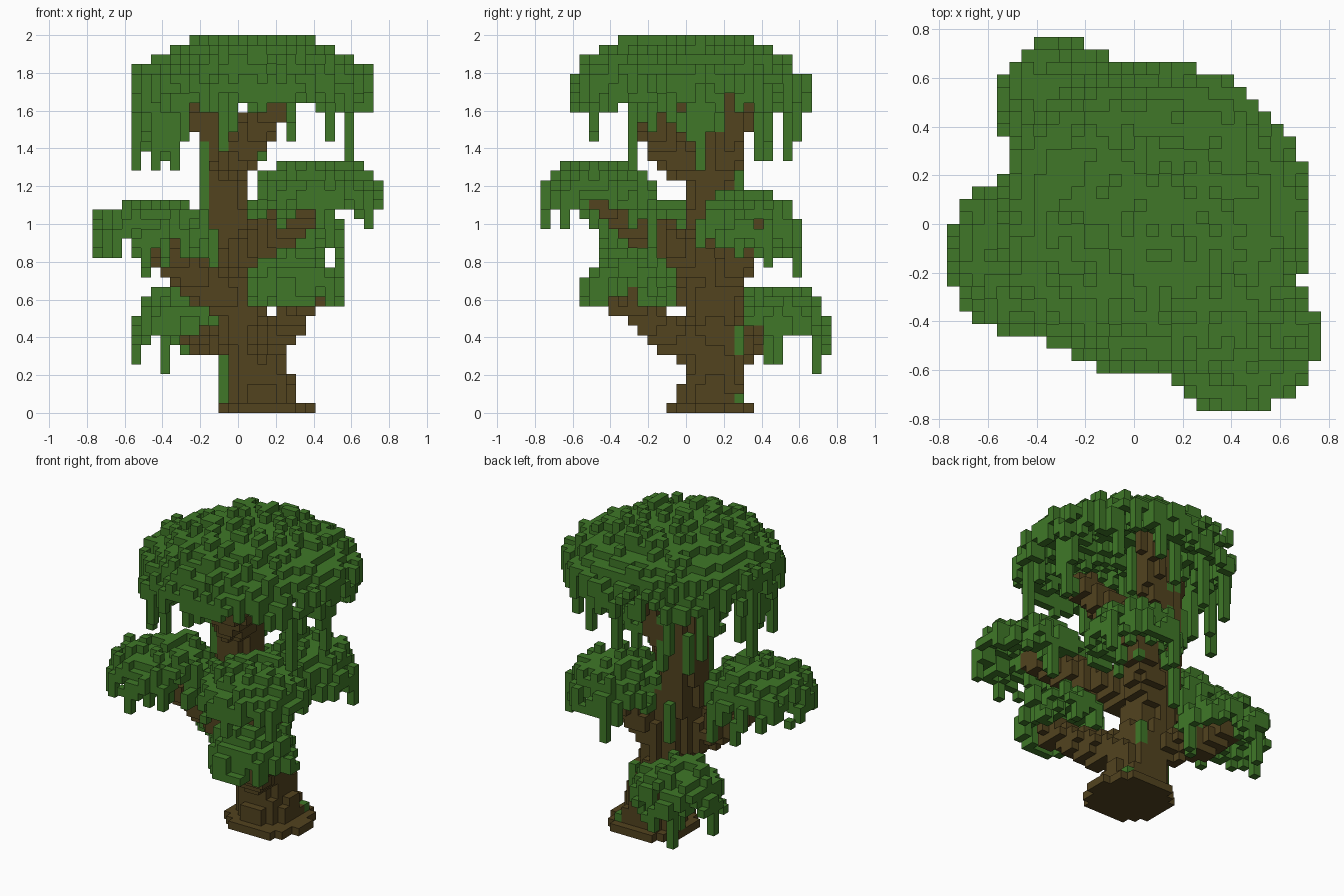
import bpy
import bmesh
import random
from mathutils import Vector

random.seed(11)
S = 2 / 39            # block size
HALF = 15             # half the grid width, in blocks

cube = bpy.data.objects.get("Cube")
if cube:
    bpy.data.objects.remove(cube, do_unlink=True)


def make_material(name, rgb):
    mat = bpy.data.materials.new(name)
    mat.use_nodes = True
    colour = (*rgb, 1)
    mat.diffuse_color = colour
    mat.node_tree.nodes["Principled BSDF"].inputs["Base Color"].default_value = colour
    return mat


leaf = make_material("leaf green", (0.05, 0.187, 0.021))
bark = make_material("bark brown", (0.085, 0.056, 0.0135))

filled = set()        # every block of the tree
parts = []            # (name, material, blocks)
SIDES = [Vector(v) for v in ((1, 0, 0), (-1, 0, 0), (0, 1, 0), (0, -1, 0), (0, 0, 1), (0, 0, -1))]


def centre(cell):
    return Vector(((cell[0] - HALF + .5) * S, (cell[1] - HALF + .5) * S, (cell[2] + .5) * S))


def add_part(name, mat, cells):
    cells = {c for c in cells if c not in filled and c[2] >= 0}
    filled.update(cells)
    parts.append((name, mat, cells))


def limb(points):
    """Blocks inside a tapered tube through (x, y, z, radius) points."""
    cells = set()
    for a, b in zip(points, points[1:]):
        pa, pb = Vector(a[:3]), Vector(b[:3])
        axis = pb - pa
        reach = max(a[3], b[3])
        low = [int((min(pa[n], pb[n]) - reach) // S) for n in range(3)]
        high = [int((max(pa[n], pb[n]) + reach) // S + 1) for n in range(3)]
        for i in range(low[0], high[0]):
            for j in range(low[1], high[1]):
                for k in range(max(0, low[2]), high[2]):
                    cell = (i + HALF, j + HALF, k)
                    p = centre(cell)
                    t = min(1, max(0, (p - pa).dot(axis) / axis.length_squared))
                    if (p - pa - axis * t).length <= a[3] + (b[3] - a[3]) * t:
                        cells.add(cell)
    return cells


def canopy(x, y, radius, top, drop, depth, strand):
    """Thin ragged dome of block columns with hanging strands, mostly at the rim."""
    cells = set()
    for i in range(2 * HALF):
        for j in range(2 * HALF):
            p = centre((i, j, 0))
            r = ((p.x - x) ** 2 + (p.y - y) ** 2) ** .5 / radius
            if r > 1:
                continue
            high = top - 1 - int(drop * r ** 2.2) + (random.random() < .27)
            if r > .88:
                high -= random.choice((0, 0, 1, 2))
            low = min(high - 1, max(top - depth, high - random.choice((1, 2, 2, 3, 3, 4))))
            chance = random.random()
            if chance < (.1 if r > .75 else .015):
                low = min(low, top - depth + 1) - random.randint(strand // 2, strand)
            cells.update((i, j, k) for k in range(low, high))
    return cells


# Trunk and flared foot
trunk = limb([(.13, .14, 0, .2), (.11, .15, .25, .16), (.03, .14, .5, .15),
              (-.03, .13, .8, .14), (-.07, .12, 1.1, .13), (-.08, .12, 1.35, .13),
              (-.1, .12, 1.55, .11), (-.11, .12, 1.74, .08)])
for i in range(2 * HALF):
    for j in range(2 * HALF):
        p = centre((i, j, 0))
        if (p.x - .15) ** 2 + (p.y - .13) ** 2 < .0625:
            trunk.add((i, j, 0))
add_part("trunk", bark, trunk)

branches = {
    "back_low_branch": [(.05, .18, .36, .11), (-.15, .38, .38, .09), (-.29, .49, .47, .08)],
    "front_low_branch": [(.1, .08, .36, .12), (.22, -.12, .43, .1), (.36, -.34, .6, .08)],
    "right_branch": [(0, .12, .58, .13), (-.2, .02, .7, .11), (-.46, -.12, .9, .08)],
    "front_high_branch": [(0, .08, .8, .14), (.2, -.18, .92, .12), (.41, -.44, 1.13, .08)],
    "back_left_branch": [(0, .16, .64, .12), (.15, .27, .78, .1), (.28, .36, 1, .08)],
    "crown_front_branch": [(-.07, .09, 1.27, .12), (.03, -.1, 1.4, .1), (.2, -.24, 1.62, .08)],
    "crown_back_branch": [(-.04, .16, 1.25, .1), (.06, .25, 1.45, .08), (.14, .29, 1.74, .06)],
    "crown_side_branch": [(-.1, .1, 1.45, .1), (-.28, .02, 1.7, .07)],
}
wood = set(trunk)
for name, path in branches.items():
    cells = limb(path)
    wood |= cells
    add_part(name, bark, cells)

# Leaf canopies: x, y, radius, top, drop, depth, longest strand
canopies = {
    "crown_canopy": (.085, .01, .65, 39, 3.9, 8, 7),
    "front_high_canopy": (.43, -.46, .325, 26, 2.3, 5, 4),
    "right_canopy": (-.45, -.13, .325, 22, 2.3, 6, 3),
    "back_left_canopy": (.28, .33, .285, 23, 2.6, 6, 4),
    "front_low_canopy": (.32, -.3, .255, 17, 2.6, 6, 3),
    "back_low_canopy": (-.29, .49, .275, 13, 2.6, 5, 4),
}
for name, shape in canopies.items():
    add_part(name, leaf, canopy(*shape))

# Vines clinging to the bark
vines = set()
for i, j, k in sorted(wood):
    side = random.choice(SIDES[:4])
    spot = (i + int(side.x), j + int(side.y))
    if k > 0 and (*spot, k) not in wood and random.random() < .06:
        for n in range(k, k - random.randint(2, 7), -1):
            touching = any((spot[0] + int(s.x), spot[1] + int(s.y), n) in wood for s in SIDES[:4])
            if not touching:
                break
            vines.add((*spot, n))
add_part("trunk_vines", leaf, vines)

# Mesh each part, keeping only faces open to the air
for name, mat, cells in parts:
    bm = bmesh.new()
    corners = {}
    for cell in sorted(cells):
        mid = centre(cell)
        for side in SIDES:
            if tuple(int(c + d) for c, d in zip(cell, side)) in filled:
                continue
            u = Vector((side.y, side.z, side.x))
            v = side.cross(u)
            ring = []
            for a, b in ((1, 1), (-1, 1), (-1, -1), (1, -1)):
                p = mid + (side + u * a + v * b) * (S / 2)
                key = tuple(round(c / S * 2) for c in p)
                if key not in corners:
                    corners[key] = bm.verts.new(p)
                ring.append(corners[key])
            bm.faces.new(ring)
    mesh = bpy.data.meshes.new(name)
    bm.to_mesh(mesh)
    bm.free()
    mesh.materials.append(mat)
    bpy.context.collection.objects.link(bpy.data.objects.new(name, mesh))
